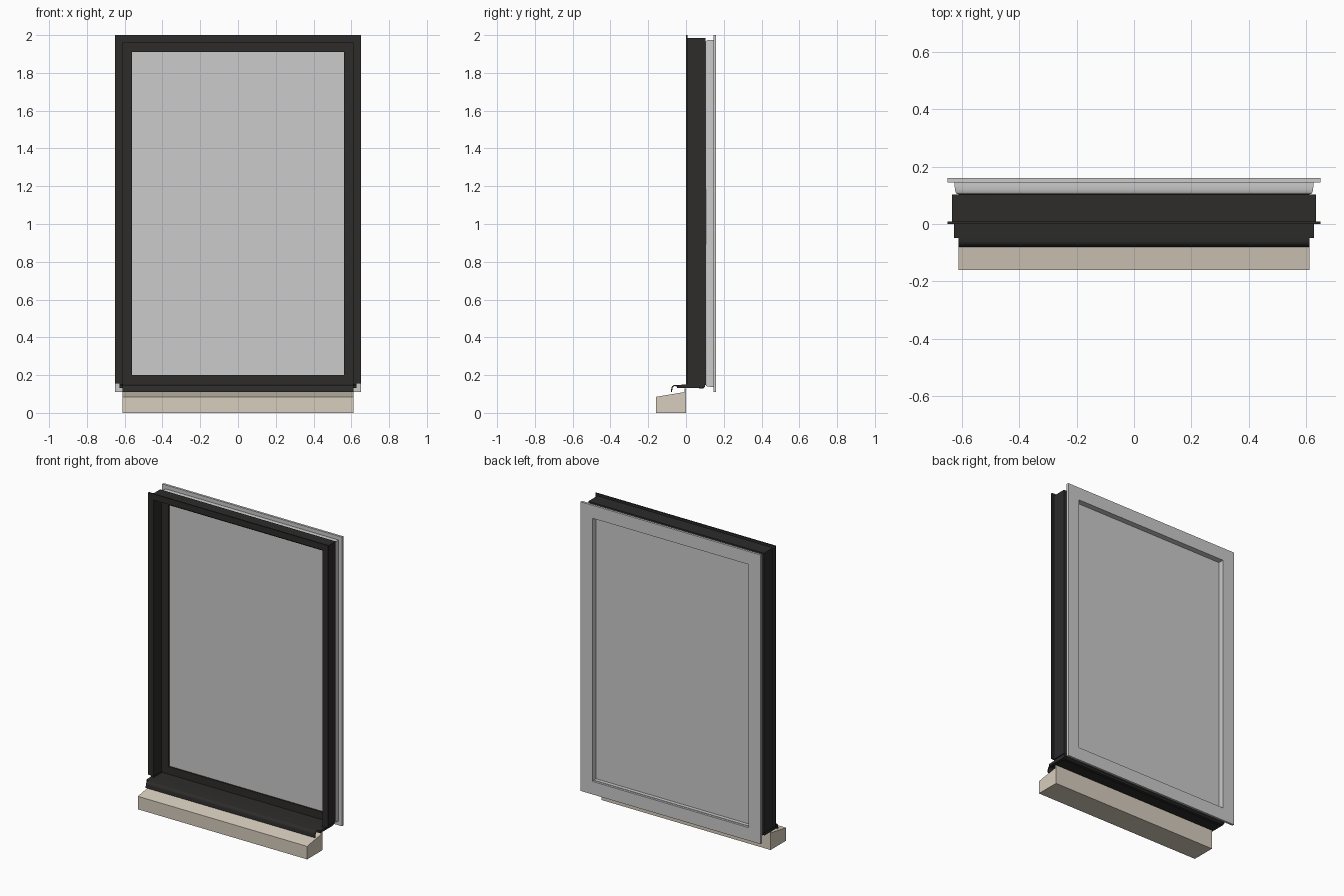
import bpy, bmesh, math

if "Cube" in bpy.data.objects:
    bpy.data.objects.remove(bpy.data.objects["Cube"])


def material(name, rgb):
    m = bpy.data.materials.new(name)
    m.diffuse_color = (*rgb, 1)
    m.use_nodes = True
    m.node_tree.nodes["Principled BSDF"].inputs["Base Color"].default_value = m.diffuse_color
    return m


BLACK = material("black_coating", (0.026, 0.025, 0.024))
STONE = material("pale_stone", (0.68, 0.61, 0.51))


def finish(name, bm, mat=None, smooth=False):
    bmesh.ops.recalc_face_normals(bm, faces=bm.faces)
    me = bpy.data.meshes.new(name)
    bm.to_mesh(me)
    bm.free()
    ob = bpy.data.objects.new(name, me)
    bpy.context.collection.objects.link(ob)
    if mat:
        me.materials.append(mat)
    if smooth:
        bpy.ops.object.select_all(action='DESELECT')
        ob.select_set(True)
        bpy.context.view_layer.objects.active = ob
        bpy.ops.object.shade_smooth_by_angle(angle=math.radians(35))
    return ob


def sweep(name, profile, z0, z1, mat=None, closed=True, smooth=False):
    """Mitred frame: profile points are (half width, y); the top and bottom
    members keep the same inset. Open frames have no bottom member."""
    bm = bmesh.new()
    hw = max(p[0] for p in profile)

    def corner(sx, top):
        pts = []
        for x, y in profile:
            d = hw - x
            z = z1 - d if top else (z0 + d if closed else z0)
            pts.append(bm.verts.new((sx * x, y, z)))
        return pts

    loops = [corner(-1, False), corner(-1, True), corner(1, True), corner(1, False)]
    n = len(profile)
    for k in range(4 if closed else 3):
        a, b = loops[k], loops[(k + 1) % 4]
        for i in range(n):
            j = (i + 1) % n
            bm.faces.new((a[i], a[j], b[j], b[i]))
    if not closed:
        bm.faces.new(loops[0])
        bm.faces.new(loops[3])
    return finish(name, bm, mat, smooth)


def extrude(name, profile, x0, x1, mat=None, smooth=False):
    """Extrude a (y, z) outline along x."""
    bm = bmesh.new()
    a = [bm.verts.new((x0, y, z)) for y, z in profile]
    b = [bm.verts.new((x1, y, z)) for y, z in profile]
    bm.faces.new(a)
    bm.faces.new(b)
    for i in range(len(a)):
        j = (i + 1) % len(a)
        bm.faces.new((a[i], a[j], b[j], b[i]))
    return finish(name, bm, mat, smooth)


def box_profile(a0, a1, b0, b1):
    return [(a0, b0), (a1, b0), (a1, b1), (a0, b1)]


# Outer black surround: thin front flange with a deep reveal behind it
sweep("outer_surround",
      [(0.61, 0.0), (0.65, 0.0), (0.65, 0.008), (0.635, 0.008),
       (0.635, 0.102), (0.61, 0.102)], 0.155, 2.0, BLACK, closed=False)

# Black sash face around the glass, set back in the reveal
sweep("sash_face", box_profile(0.56, 0.612, 0.083, 0.104), 0.148, 1.962, BLACK)

# Glass panel
extrude("glass_panel", box_profile(0.092, 0.122, 0.17, 1.94), -0.58, 0.58)

# Inner grey frame with a coved outer edge
cove = [(0.615 + 0.01 * math.sin(t * math.pi / 10), 0.104 + 0.026 * (1 - math.cos(t * math.pi / 10)))
        for t in range(6)]
sweep("inner_frame", [(0.565, 0.104)] + cove + [(0.565, 0.13)], 0.138, 1.975, smooth=True)
sweep("frame_lining", box_profile(0.565, 0.625, 0.13, 0.146), 0.138, 1.975)

# Flat room-side casing
sweep("rear_casing", box_profile(0.565, 0.65, 0.145, 0.16), 0.11, 2.0)

# Folded black sill with a rounded drip nose
arc = [(-0.058 - 0.02 * math.sin(t * math.pi / 12), 0.128 + 0.02 * math.cos(t * math.pi / 12))
       for t in range(7)]
arc_in = [(-0.058 - 0.014 * math.sin(t * math.pi / 12), 0.128 + 0.014 * math.cos(t * math.pi / 12))
          for t in range(6, -1, -1)]
extrude("sill_flashing",
        [(0.1, 0.154), (0.083, 0.154), (0.083, 0.15)] + arc + [(-0.08, 0.11), (-0.074, 0.11)] + arc_in
        + [(-0.045, 0.138), (0.07, 0.138), (0.07, 0.128), (0.092, 0.128), (0.1, 0.138)],
        -0.612, 0.612, BLACK, smooth=True)

# Sill end caps
for side, s in (("left", -1), ("right", 1)):
    extrude("sill_end_cap_" + side,
            [(-0.048, 0.132), (0.085, 0.132), (0.1, 0.14), (0.1, 0.156), (0.0, 0.156), (0.0, 0.15), (-0.048, 0.148)],
            s * 0.608, s * 0.628, BLACK)

# Sloping stone sill with a narrow upstand at the back
extrude("stone_sill",
        [(-0.16, 0.0), (0.0, 0.0), (0.0, 0.128), (-0.008, 0.128), (-0.008, 0.11), (-0.16, 0.085)],
        -0.612, 0.612, STONE)
